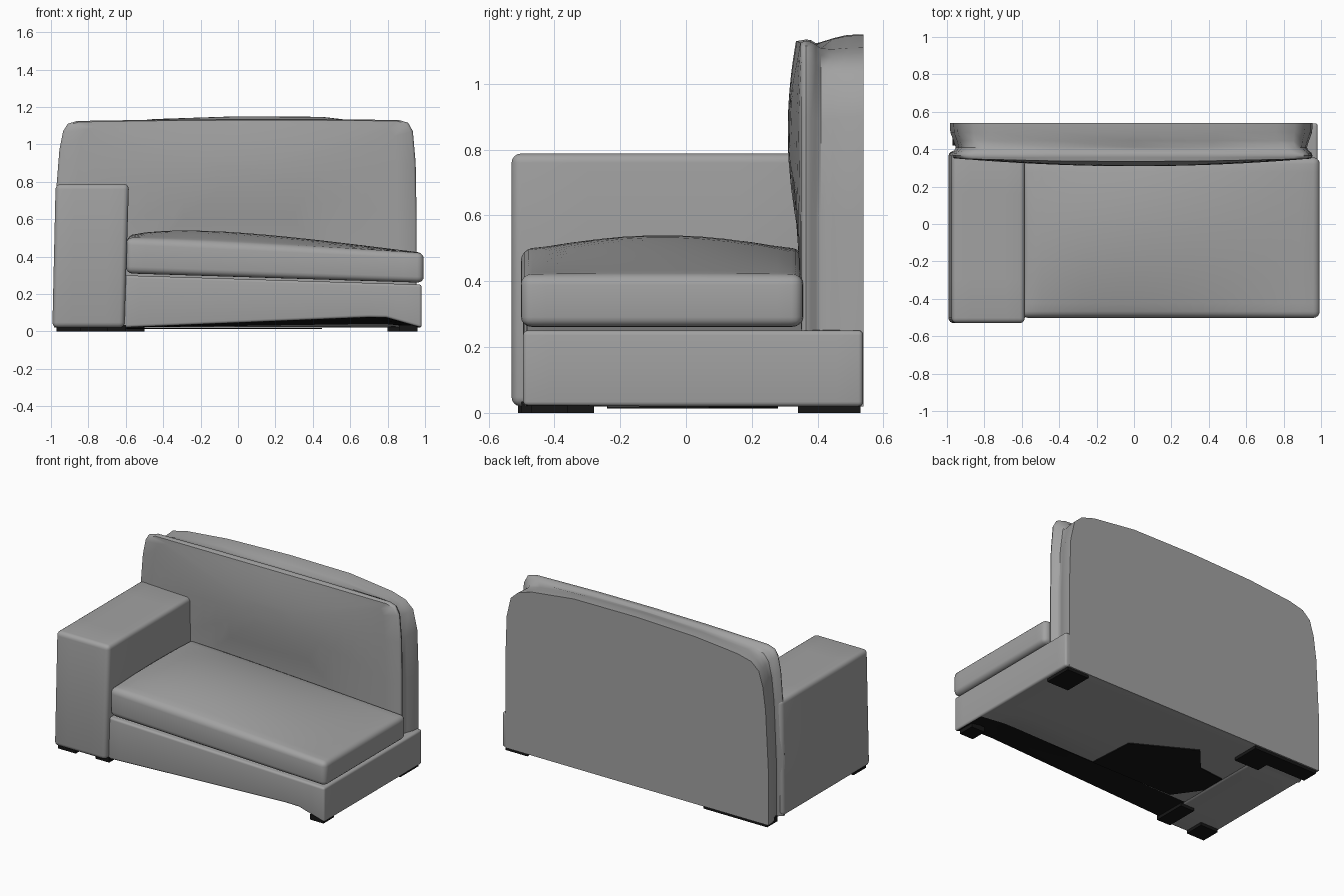
import bpy, bmesh, math
from mathutils import Vector

if "Cube" in bpy.data.objects:
    bpy.data.objects.remove(bpy.data.objects["Cube"], do_unlink=True)


def material(name, rgb):
    m = bpy.data.materials.new(name)
    m.use_nodes = True
    col = (*rgb, 1)
    m.diffuse_color = col
    bsdf = m.node_tree.nodes["Principled BSDF"]
    bsdf.inputs["Base Color"].default_value = col
    bsdf.inputs["Roughness"].default_value = 0.8
    return m


grey = material("grey fabric", (0.36, 0.36, 0.36))
black = material("black underside", (0.008, 0.008, 0.008))


def finish(bm, name, mats, angle=40):
    bmesh.ops.recalc_face_normals(bm, faces=bm.faces)
    mesh = bpy.data.meshes.new(name)
    bm.to_mesh(mesh)
    bm.free()
    obj = bpy.data.objects.new(name, mesh)
    bpy.context.collection.objects.link(obj)
    for m in mats:
        mesh.materials.append(m)
    bpy.ops.object.select_all(action="DESELECT")
    obj.select_set(True)
    bpy.context.view_layer.objects.active = obj
    bpy.ops.object.shade_smooth_by_angle(angle=math.radians(angle))
    return obj


def padded_box(name, lo, hi, radius, cuts=(0, 0), deform=None, mats=(grey,), paint=None):
    """Rounded box, sliced along x and y so that it can be bent by deform."""
    lo, hi = Vector(lo), Vector(hi)
    bm = bmesh.new()
    bmesh.ops.create_cube(bm, size=1)
    for v in bm.verts:
        v.co = Vector(lo[i] + (v.co[i] + 0.5) * (hi[i] - lo[i]) for i in range(3))
    if radius:
        bmesh.ops.bevel(bm, geom=bm.edges[:], offset=radius, segments=4,
                        profile=0.5, affect="EDGES")
    for axis in (0, 1):
        normal = Vector((axis == 0, axis == 1, 0))
        for k in range(cuts[axis]):
            f = (k + 1) / (cuts[axis] + 1)
            geom = bm.verts[:] + bm.edges[:] + bm.faces[:]
            bmesh.ops.bisect_plane(bm, geom=geom, plane_co=lo.lerp(hi, f), plane_no=normal)
    bm.normal_update()
    if paint:
        for f in bm.faces:
            f.material_index = paint(f)
    if deform:
        for v in bm.verts:
            v.co = deform(v.co.copy())
    return finish(bm, name, mats)


# Arm: slightly narrower towards the top
def lean_arm(p):
    t = p.z / 0.79
    p.x += 0.018 * t if p.x < -0.8 else -0.025 * (1 - t)
    return p


padded_box("arm", (-0.993, -0.53, 0.02), (-0.583, 0.39, 0.788), 0.028, (3, 3), lean_arm)


# Base: top slopes down to the open end, front bottom edge arches up
def shape_base(p):
    t = (p.x + 0.62) / 1.6
    if p.z > 0.15:
        p.z += 0.05 * (1 - t)
    else:
        rise = max(0, min(t / 0.82, (1 - t) / 0.12, 1))
        reach = max(0, min(1, (-0.15 - p.y) / 0.3))
        p.z += 0.055 * rise * reach
    return p


def paint_base(f):
    c = f.calc_center_median()
    return int(f.normal.z < -0.9 and c.y < -0.25)


padded_box("base", (-0.62, -0.495, 0.02), (0.982, 0.538, 0.25), 0.014, (16, 12),
           shape_base, (grey, black), paint_base)


# Seat cushion: tilted towards the open end, with a crowned top
def shape_seat(p):
    t = max(0, min(1, (p.x + 0.6) / 1.593))
    v = (p.y + 0.07) / 0.43
    h = max(0, min(1, (p.z - 0.285) / 0.18))
    crown = 0.06 * math.sin(math.pi * t ** 0.6) * max(0, 1 - v * v)
    bottom = 0.025 - 0.05 * t
    top = 0.035 - 0.08 * t
    p.z += bottom * (1 - h) + top * h + crown * h ** 4
    return p


padded_box("seat_cushion", (-0.6, -0.502, 0.285), (0.993, 0.356, 0.465), 0.035,
           (14, 10), shape_seat)

# Backrest: outlines of the padded front and the humped rear, joined over a groove
front = [(-.985, .02), (-.985, .4), (-.97, .78), (-.955, .97), (-.935, 1.07), (-.91, 1.11),
         (-.86, 1.125), (-.4, 1.132), (0, 1.135), (.4, 1.135), (.86, 1.13), (.91, 1.115),
         (.935, 1.07), (.95, .9), (.955, .6), (.955, .02)]
rear = [(-.985, .02), (-.985, .4), (-.965, .78), (-.945, .93), (-.915, 1.03), (-.86, 1.08),
        (-.76, 1.105), (-.45, 1.135), (0, 1.15), (.45, 1.147), (.76, 1.11), (.86, 1.08),
        (.915, 1.03), (.945, .9), (.955, .6), (.955, .02)]


def ring(y, mix, inset):
    pts = []
    for (fx, fz), (rx, rz) in zip(front, rear):
        x, z = fx + (rx - fx) * mix, fz + (rz - fz) * mix
        pts.append((x * (1 - inset), y, z - 0.45 * inset * (z > 0.85)))
    return pts


def bulged_ring(s):
    pts = []
    for x, y, z in ring(0.351, 0, 0.012):
        x, z = x * s, 0.85 + (z - 0.85) * s
        puff = max(0, 1 - (x / 0.96) ** 2) * max(0, 1 - ((z - 0.85) / 0.36) ** 2)
        pts.append((x, y - 0.042 * puff, z))
    return pts


sections = [ring(0.54, 1, 0), ring(0.49, 1, 0.003), ring(0.445, 0.8, 0.02),
            ring(0.41, 0.4, 0.032), ring(0.395, 0, 0.026), ring(0.38, 0, 0.006),
            ring(0.365, 0, 0), ring(0.356, 0, 0.004)]
sections += [bulged_ring(1 - k / 10) for k in range(10)]
bm = bmesh.new()
rings = [[bm.verts.new(p) for p in s] for s in sections]
n = len(front)
for a, b in zip(rings, rings[1:]):
    for i in range(n):
        j = (i + 1) % n
        bm.faces.new((a[i], a[j], b[j], b[i]))
bm.faces.new(rings[0])
bm.faces.new(rings[-1])
finish(bm, "backrest", (grey,))

# Dark patch under the middle of the base
patch = [(.45, -.24), (.12, -.24), (.1, .07), (-.28, .28), (-.42, .12), (-.6, .1),
         (-.6, -.07), (-.48, -.24)]
bm = bmesh.new()
face = bm.faces.new([bm.verts.new((x, y, 0.019)) for x, y in patch])
ext = bmesh.ops.extrude_face_region(bm, geom=[face])["geom"]
bmesh.ops.translate(bm, vec=(0, 0, -0.006),
                    verts=[g for g in ext if isinstance(g, bmesh.types.BMVert)])
finish(bm, "underside_patch", (black,))

# Feet: low blocks under the arm and the open end
feet = {"rear_left_foot": (.8, .96, .34, .53), "front_left_foot": (.86, .96, -.47, -.36),
        "front_right_foot": (-.97, -.84, -.51, -.38), "inner_front_foot": (-.7, -.6, -.5, -.28),
        "inner_rear_foot": (-.68, -.5, .34, .53), "rear_right_foot": (-.97, -.68, .42, .53)}
for name, (x0, x1, y0, y1) in feet.items():
    padded_box(name, (x0, y0, 0), (x1, y1, 0.035), 0, mats=(black,))
